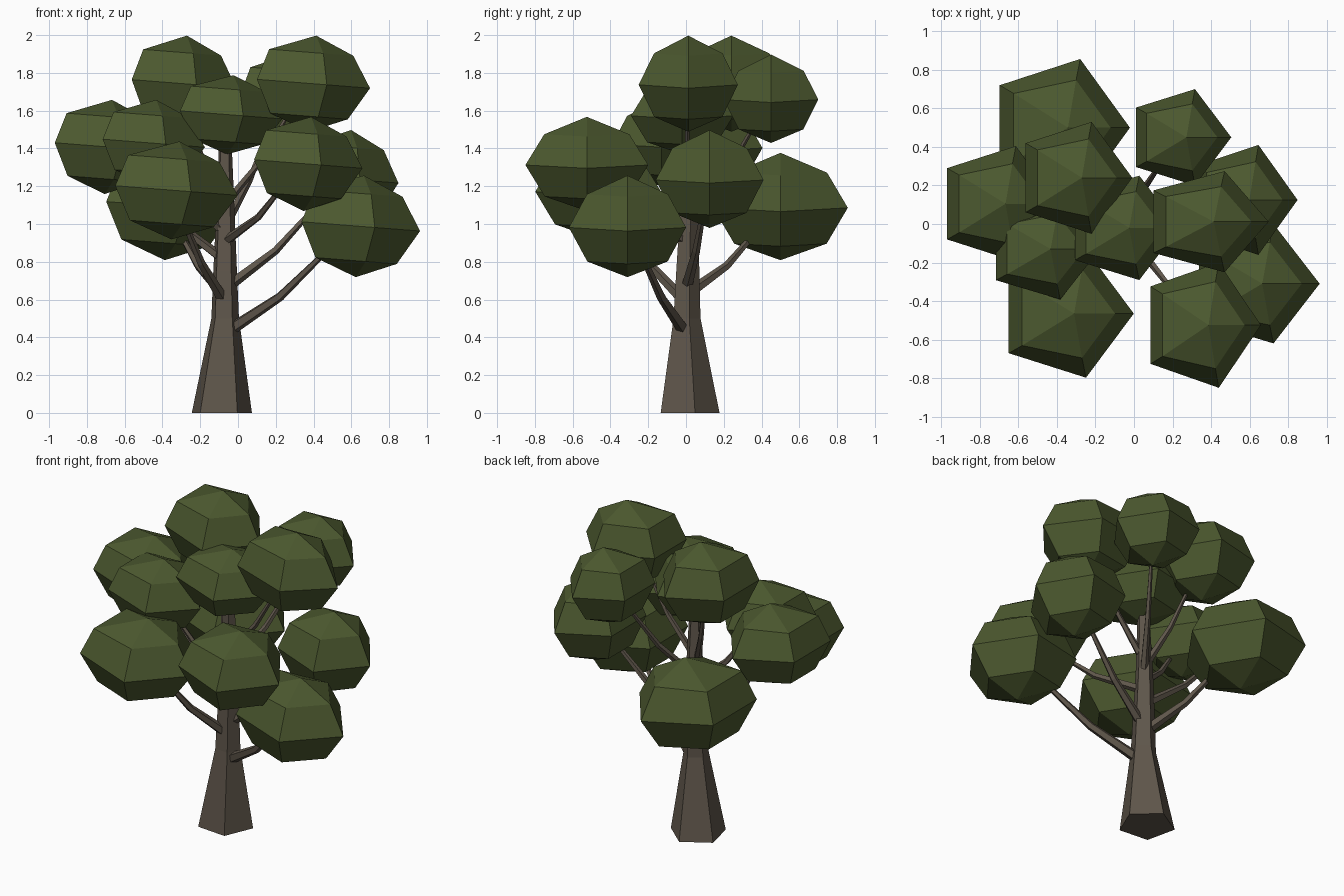
import bpy, bmesh, math
from mathutils import Vector, Matrix

if "Cube" in bpy.data.objects:
    bpy.data.objects.remove(bpy.data.objects["Cube"])


def material(name, rgb):
    m = bpy.data.materials.new(name)
    m.diffuse_color = (*rgb, 1)
    m.use_nodes = True
    m.node_tree.nodes["Principled BSDF"].inputs["Base Color"].default_value = m.diffuse_color
    return m


LEAF = material("leaf green", (0.071, 0.098, 0.028))
BARK = material("bark brown", (0.113, 0.092, 0.069))


def finish(bm, name, mat):
    bmesh.ops.recalc_face_normals(bm, faces=bm.faces)
    me = bpy.data.meshes.new(name)
    bm.to_mesh(me)
    bm.free()
    me.materials.append(mat)
    ob = bpy.data.objects.new(name, me)
    bpy.context.collection.objects.link(ob)
    return ob


def tube(name, pts, radii, sides, turn=0.0, level=False):
    """Tapering faceted tube through points; level keeps the rings horizontal."""
    bm = bmesh.new()
    pts = [Vector(p) for p in pts]
    axis = Vector((0, 0, 1)) if level else (pts[-1] - pts[0]).normalized()
    q = Vector((0, 0, 1)).rotation_difference(axis)
    rings = []
    for p, r in zip(pts, radii):
        ring = []
        for i in range(sides):
            a = math.radians(turn) + math.tau * i / sides
            ring.append(bm.verts.new(p + q @ Vector((r * math.cos(a), r * math.sin(a), 0))))
        rings.append(ring)
    for lo, hi in zip(rings, rings[1:]):
        for i in range(sides):
            j = (i + 1) % sides
            bm.faces.new((lo[i], lo[j], hi[j], hi[i]))
    bm.faces.new(rings[0])
    bm.faces.new(rings[-1])
    return finish(bm, name, BARK)


def leaf_clump(name, centre, radii):
    """Squashed five-sided ball, leaning slightly to the right."""
    bm = bmesh.new()
    bmesh.ops.create_uvsphere(bm, u_segments=5, v_segments=4, radius=1)
    # turn so that one corner points along +x
    corner = max((v.co for v in bm.verts if abs(v.co.z) < 0.1), key=lambda c: c.x)
    turn = Matrix.Rotation(-math.atan2(corner.y, corner.x), 4, 'Z')
    bmesh.ops.transform(bm, matrix=turn, verts=bm.verts)
    for v in bm.verts:
        if abs(v.co.z) > 0.9:
            # tips sit a little to the right
            v.co.x += 0.08
        elif abs(v.co.z) > 0.1:
            # shoulders: fuller on the upper left, smaller below
            top = v.co.z > 0
            k = (1.14 if v.co.x < -0.3 else 0.98) if top else 0.97
            v.co.x *= k
            v.co.y *= k
            v.co.z *= 0.91 if top else 0.96
    m = (Matrix.Translation(centre) @ Matrix.Rotation(math.radians(4.5), 4, 'Y')
         @ Matrix.Diagonal((*radii, 1)))
    bmesh.ops.transform(bm, matrix=m, verts=bm.verts)
    return finish(bm, name, LEAF)


# Trunk: flared base, narrowing up into the crown
tube("trunk",
     [(-0.09, 0.01, 0), (-0.07, 0.0, 0.5), (-0.07, 0.005, 0.75), (-0.068, 0.012, 1.05), (-0.068, 0.0, 1.55)],
     [0.168, 0.077, 0.066, 0.052, 0.03], 5, 13, level=True)

# Leaf clumps: centre, radii, height where the branch leaves the trunk
CLUMPS = {
    "front_left_low": ((-0.36, -0.465, 1.18), (0.36, 0.35, 0.26), 0.61),
    "front_right": ((0.342, -0.525, 1.32), (0.318, 0.342, 0.25), 0.92),
    "right_low": ((0.617, -0.31, 0.99), (0.348, 0.326, 0.27), 0.44),
    "top_right": ((0.368, 0.012, 1.745), (0.332, 0.276, 0.255), 1.14),
    "top_left": ((-0.315, 0.24, 1.745), (0.307, 0.305, 0.255), 1.10),
    "back_right_top": ((0.232, 0.45, 1.665), (0.274, 0.263, 0.235), 1.02),
    "centre": ((-0.065, -0.02, 1.58), (0.30, 0.285, 0.21), None),
    "front_left_high": ((-0.475, -0.13, 1.43), (0.30, 0.275, 0.23), 0.98),
    "left": ((-0.712, 0.105, 1.41), (0.32, 0.315, 0.25), 0.83),
    "back_left": ((-0.395, 0.50, 1.095), (0.375, 0.375, 0.285), 0.64),
    "right": ((0.555, 0.125, 1.24), (0.295, 0.30, 0.26), 0.68),
}

for name, (c, radii, z0) in CLUMPS.items():
    leaf_clump("leaves_" + name, c, radii)
    if z0 is None:
        continue
    # Branch: starts at the trunk side, sags a little, ends inside its clump
    end = Vector(c)
    root = Vector((-0.07, 0.0, z0))
    out = Vector((end.x - root.x, end.y - root.y, 0)).normalized()
    start = root + out * 0.03
    mid = start.lerp(end, 0.4) - Vector((0, 0, 0.045))
    tip = start.lerp(end, 0.88)
    thick = 0.034 - 0.012 * (z0 - 0.46) / 0.7
    tube("branch_" + name, [start, mid, tip], [thick, thick * 0.72, thick * 0.35], 5)
